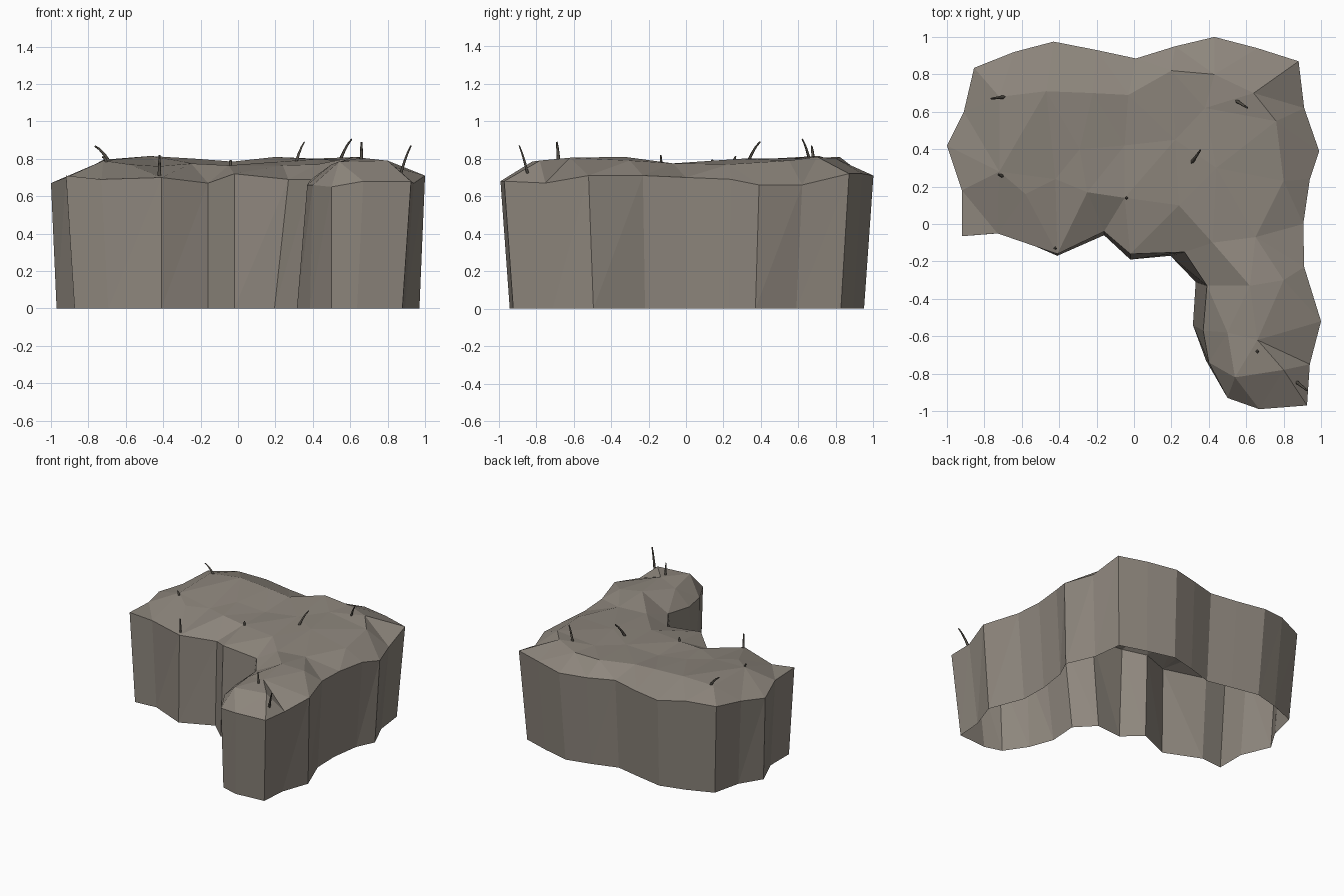
import bpy, bmesh
from mathutils import Vector
from mathutils.geometry import delaunay_2d_cdt


def material(name, rgb):
    m = bpy.data.materials.new(name)
    m.diffuse_color = (*rgb, 1)
    return m


rock = material("grey brown rock", (0.27, 0.24, 0.205))
bark = material("dark twig", (0.09, 0.08, 0.065))

# Upper rim of the L-shaped plateau (clockwise from the left)
RIM = [(-1, .42, .67), (-.91, .60, .69), (-.855, .835, .72), (-.64, .92, .74),
       (-.43, .975, .71), (-.20, .93, .71), (.01, .885, .72), (.22, .95, .71),
       (.43, 1, .71), (.66, .94, .72), (.88, .87, .72), (.91, .62, .66),
       (.99, .39, .66), (.94, .24, .69), (.905, 0, .70), (.91, -.23, .71),
       (1, -.52, .71), (.94, -.75, .67), (.925, -.97, .68), (.67, -.99, .68),
       (.50, -.93, .65), (.40, -.74, .66), (.37, -.57, .66), (.39, -.33, .69),
       (.27, -.15, .69), (-.02, -.16, .72), (-.16, -.04, .67), (-.41, -.16, .70),
       (-.73, -.05, .69), (-.92, -.065, .71), (-.92, .18, .70)]

# Raised points inside the rim
PEAKS = [(-.72, .68, .795), (-.47, .71, .815), (-.22, .70, .80), (-.03, .69, .785),
         (.20, .82, .81), (.43, .80, .80), (.64, .70, .81), (.76, .55, .79),
         (-.72, .28, .79), (-.58, .16, .77), (-.29, .40, .785), (-.42, .24, .76),
         (-.25, .17, .775), (-.05, .14, .765), (-.05, .42, .76), (.22, .45, .785),
         (.24, .10, .765), (.44, .30, .80), (.38, .62, .80), (.80, .23, .77),
         (.65, -.07, .775), (.42, -.10, .77), (.62, -.33, .81), (.80, -.30, .79),
         (.50, -.58, .77), (.66, -.62, .805), (.80, -.78, .79), (.54, -.82, .785)]

# Foot of the wall: slightly drawn in, flaring out in the inner bend
FLARE = {20: (.50, -.90), 21: (.385, -.73), 22: (.315, -.54), 23: (.33, -.31),
         24: (.195, -.17), 25: (-.02, -.19), 26: (-.16, -.06), 27: (-.41, -.17)}


def foot(i):
    x, y = FLARE.get(i, (RIM[i][0] * .95, RIM[i][1] * .95))
    if i in (0, 12, 16):
        x = RIM[i][0] * .97
    return (x, y, 0)


# Plateau: triangulated top, open-bottomed cliff walls
pts = RIM + PEAKS
n = len(RIM)
flat = [Vector(p[:2]) for p in pts]
edges = [(i, (i + 1) % n) for i in range(n)]
_, _, faces, orig, _, _ = delaunay_2d_cdt(flat, edges, list([list(range(n - 1, -1, -1))]), 1, 1e-5)
bm = bmesh.new()
vs = [bm.verts.new(p) for p in pts]
for f in faces:
    t = [orig[k][0] for k in f]
    bm.faces.new([vs[k] for k in t])
base = [bm.verts.new(foot(i)) for i in range(n)]
for i, j in edges:
    bm.faces.new((vs[i], vs[j], base[j]))
    bm.faces.new((vs[i], base[j], base[i]))
bmesh.ops.recalc_face_normals(bm, faces=bm.faces)
bm.faces.ensure_lookup_table()
if sum(f.normal.z * f.calc_area() for f in bm.faces) < 0:
    bmesh.ops.reverse_faces(bm, faces=bm.faces)
me = bpy.data.meshes.new("cliff_plateau")
bm.to_mesh(me)
bm.free()
me.materials.append(rock)
bpy.context.collection.objects.link(bpy.data.objects.new("cliff_plateau", me))


# Twigs: tapered bent tubes growing from the top
def twig(name, a, b):
    a, b = Vector(a), Vector(b)
    c = bpy.data.curves.new(name, 'CURVE')
    c.dimensions = '3D'
    c.bevel_depth = .009
    c.bevel_resolution = 0
    c.use_fill_caps = True
    s = c.splines.new('POLY')
    s.points.add(3)
    for k, p in enumerate(s.points):
        t = k / 3
        q = a.lerp(b, t)
        q.z += .012 * (t * (1 - t)) * 4
        p.co = (*q, 1)
        p.radius = 1.1 - .6 * t
    c.materials.append(bark)
    bpy.context.collection.objects.link(bpy.data.objects.new(name, c))


TWIGS = [((-.69, .68, .785), (-.765, .67, .868)), ((-.70, .255, .77), (-.725, .265, .81)),
         ((-.42, -.13, .71), (-.42, -.135, .82)), ((-.04, .14, .755), (-.04, .14, .795)),
         ((.31, .33, .78), (.355, .395, .89)), ((.545, .66, .79), (.608, .62, .905)),
         ((.66, -.68, .79), (.66, -.69, .89)), ((.87, -.845, .72), (.925, -.89, .87))]
for k, (a, b) in enumerate(TWIGS):
    twig(f"twig_{k + 1}", a, b)
